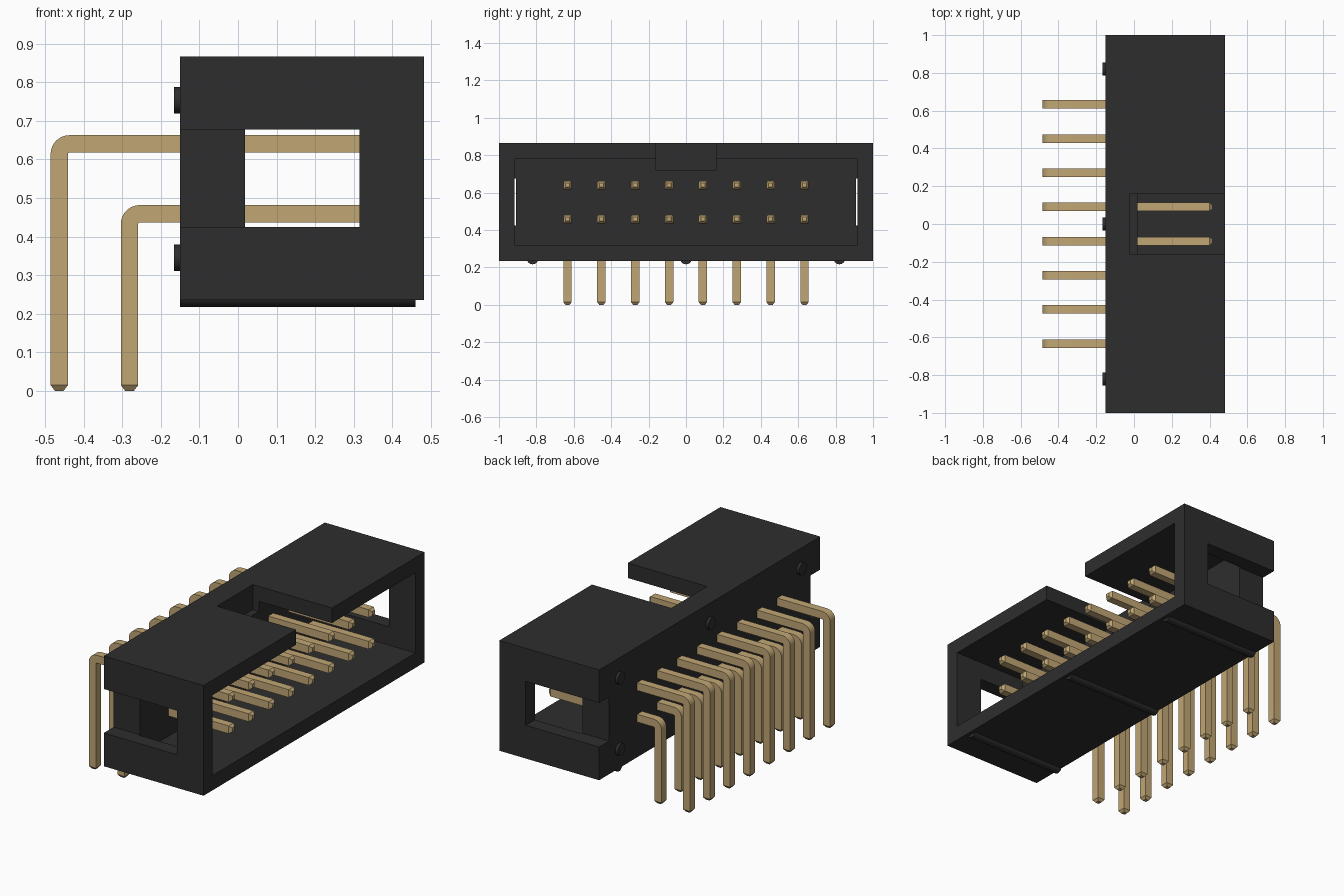
import bpy
import bmesh
import math
from mathutils import Vector

cube = bpy.data.objects.get("Cube")
if cube:
    bpy.data.objects.remove(cube, do_unlink=True)


def make_material(name, rgb):
    mat = bpy.data.materials.new(name)
    mat.use_nodes = True
    color = (*rgb, 1)
    mat.diffuse_color = color
    shader = mat.node_tree.nodes["Principled BSDF"]
    shader.inputs["Base Color"].default_value = color
    shader.inputs["Roughness"].default_value = 0.6
    return mat


BLACK = make_material("black plastic", (0.027, 0.027, 0.027))
GOLD = make_material("gold metal", (0.53, 0.38, 0.175))


def add_object(name, bm, mat=None):
    bmesh.ops.recalc_face_normals(bm, faces=bm.faces)
    mesh = bpy.data.meshes.new(name)
    bm.to_mesh(mesh)
    bm.free()
    obj = bpy.data.objects.new(name, mesh)
    bpy.context.collection.objects.link(obj)
    if mat:
        mesh.materials.append(mat)
    return obj


def box(name, xs, ys, zs, mat=None):
    bm = bmesh.new()
    bmesh.ops.create_cube(bm, size=1)
    for v in bm.verts:
        v.co = [(lo + hi) / 2 + c * (hi - lo) for c, (lo, hi) in zip(v.co, (xs, ys, zs))]
    return add_object(name, bm, mat)


def cylinder_x(name, x0, x1, y, z, radius):
    bpy.ops.mesh.primitive_cylinder_add(
        vertices=32, radius=radius, depth=x1 - x0,
        location=((x0 + x1) / 2, y, z), rotation=(0, math.pi / 2, 0))
    obj = bpy.context.object
    obj.name = name
    obj.data.materials.append(BLACK)
    bpy.ops.object.shade_smooth_by_angle(angle=math.radians(35))


# Housing: a block with a front cavity, a keying notch and end slots
BACK, FLOOR, FRONT = -0.15, 0.018, 0.482
housing = box("housing", (BACK, FRONT), (-1, 1), (0.235, 0.866), BLACK)
cutters = [
    box("cavity_cutter", (FLOOR, 0.6), (-0.917, 0.917), (0.32, 0.78)),
    box("notch_cutter", (-0.02, 0.62), (-0.162, 0.162), (0.722, 1)),
    box("left_slot_cutter", (-0.3, 0.315), (0.91, 1.1), (0.425, 0.677)),
    box("right_slot_cutter", (-0.3, 0.315), (-1.1, -0.91), (0.425, 0.677)),
]
bpy.context.view_layer.objects.active = housing
for cutter in cutters:
    cutter.hide_render = True
    mod = housing.modifiers.new("cut", 'BOOLEAN')
    mod.operation = 'DIFFERENCE'
    mod.solver = 'EXACT'
    mod.object = cutter
    bpy.ops.object.modifier_apply(modifier=mod.name)
    bpy.data.objects.remove(cutter, do_unlink=True)

# Round back nubs and underside ribs
for y in (-0.82, 0, 0.82):
    for z in (0.345, 0.753):
        cylinder_x("back_nub", -0.166, BACK + 0.01, y, z, 0.034)
    cylinder_x("bottom_rib", BACK, 0.46, y, 0.248, 0.031)

# Bent square pins, swept through rings of four corners
HALF, TIP, TAPER = 0.0225, 0.011, 0.015


def bent_pin(name, x, y, z):
    inner = 0.004
    bend = HALF + inner
    cx, cz = x + bend, z - bend
    # each station: centre x, centre z, bend angle, half width
    stations = [(x, 0, 0, TIP), (x, TAPER, 0, HALF)]
    for i in range(9):
        a = math.pi / 2 * i / 8
        stations.append((cx - bend * math.cos(a), cz + bend * math.sin(a), a, HALF))
    stations += [(0.4, z, math.pi / 2, HALF), (0.415, z, math.pi / 2, TIP)]
    bm = bmesh.new()
    rings = []
    for px, pz, a, h in stations:
        out = Vector((-math.cos(a), 0, math.sin(a))) * h
        side = Vector((0, h, 0))
        centre = Vector((px, y, pz))
        rings.append([bm.verts.new(centre + out * s + side * t)
                      for s, t in ((1, 1), (1, -1), (-1, -1), (-1, 1))])
    for r0, r1 in zip(rings, rings[1:]):
        for k in range(4):
            j = (k + 1) % 4
            bm.faces.new((r0[k], r0[j], r1[j], r1[k]))
    bm.faces.new(rings[0])
    bm.faces.new(rings[-1])
    pin = add_object(name, bm, GOLD)
    bpy.ops.object.select_all(action='DESELECT')
    pin.select_set(True)
    bpy.context.view_layer.objects.active = pin
    bpy.ops.object.shade_smooth_by_angle(angle=math.radians(25))


PITCH = 0.181
for column in range(8):
    y = (column - 3.5) * PITCH
    bent_pin("upper_pin", -0.463, y, 0.64)
    bent_pin("lower_pin", -0.281, y, 0.459)
